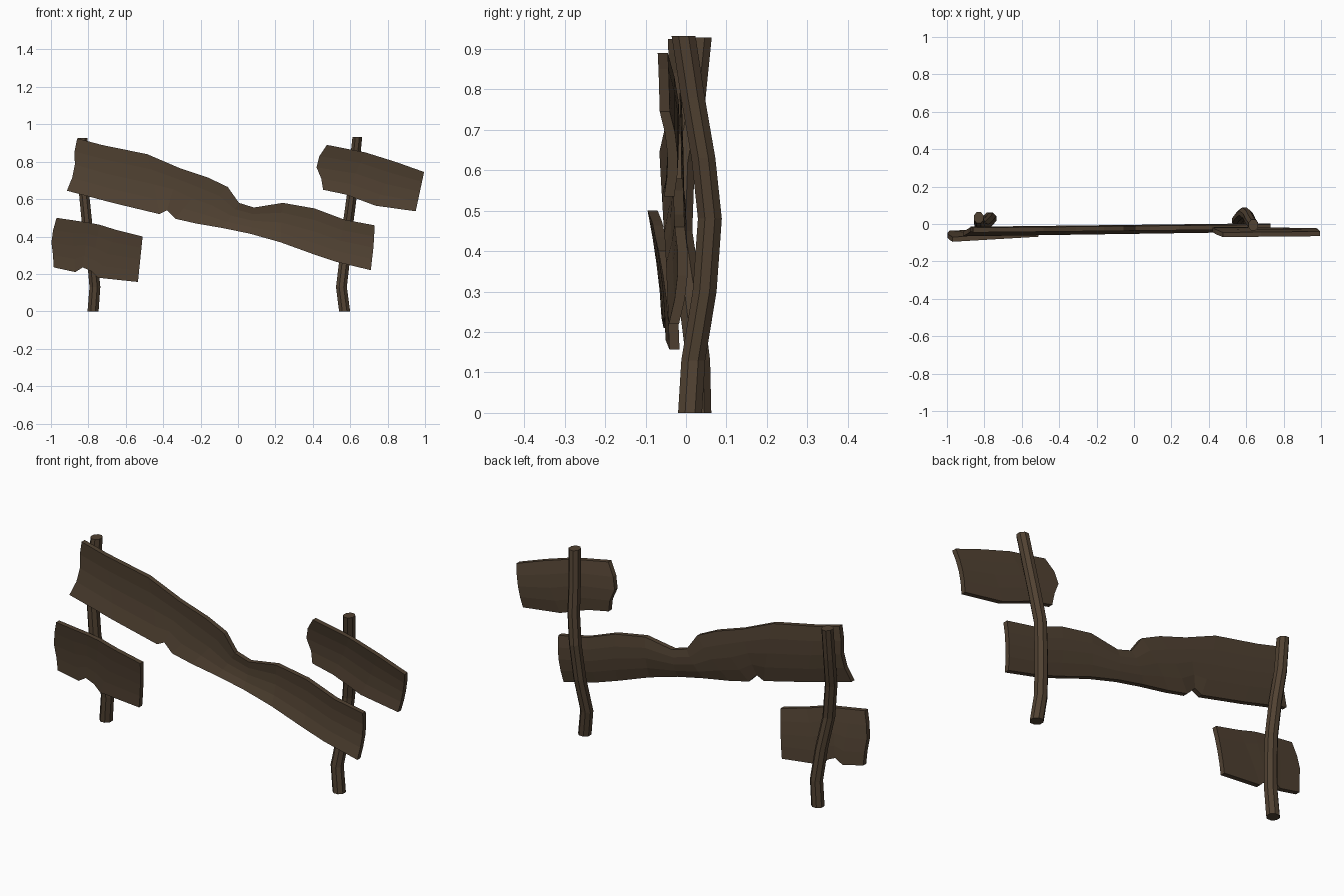
import bpy, bmesh
from math import cos, sin, pi

if "Cube" in bpy.data.objects:
    bpy.data.objects.remove(bpy.data.objects["Cube"])

wood = bpy.data.materials.new("dark_wood")
wood.diffuse_color = (0.082, 0.054, 0.032, 1)
wood.use_nodes = True
wood.node_tree.nodes["Principled BSDF"].inputs["Base Color"].default_value = wood.diffuse_color


def finish(bm, name):
    bmesh.ops.recalc_face_normals(bm, faces=bm.faces)
    me = bpy.data.meshes.new(name)
    bm.to_mesh(me)
    bm.free()
    me.materials.append(wood)
    ob = bpy.data.objects.new(name, me)
    bpy.context.collection.objects.link(ob)


def post(name, path, r=0.032, sides=8):
    """Bent pole: rings of points along (x, y, z) path."""
    bm = bmesh.new()
    rings = []
    for k, (x, y, z) in enumerate(path):
        rr = r * (1 - 0.12 * k / (len(path) - 1))
        rings.append([bm.verts.new((x + rr * cos(2 * pi * (i + .5) / sides),
                                    y + r * sin(2 * pi * (i + .5) / sides), z))
                      for i in range(sides)])
    for a, b in zip(rings, rings[1:]):
        for i in range(sides):
            j = (i + 1) % sides
            bm.faces.new((a[i], a[j], b[j], b[i]))
    bm.faces.new(rings[0])
    bm.faces.new(rings[-1])
    finish(bm, name)


def plank(name, top, bottom, left_y, right_y, cup, left_dx, right_dx, thick=0.025, rows=4):
    """Warped board between a top and a bottom edge (x, z).
    left_y / right_y: front depth at (top, bottom) of each end; cup: mid recess;
    left_dx / right_dx: sideways offset of the end-grain at each row."""
    bm = bmesh.new()
    x0, x1 = top[0][0], top[-1][0]
    n = len(top)
    front, back = [], []
    for c, ((tx, tz), (bx, bz)) in enumerate(zip(top, bottom)):
        fc, bc = [], []
        for r in range(rows + 1):
            s = r / rows
            x, z = tx + (bx - tx) * s, tz + (bz - tz) * s
            if c == 0:
                x += left_dx[r]
            elif c == n - 1:
                x += right_dx[r]
            u = (x - x0) / (x1 - x0)
            y = ((left_y[0] * (1 - u) + right_y[0] * u) * (1 - s)
                 + (left_y[1] * (1 - u) + right_y[1] * u) * s + cup * 4 * s * (1 - s))
            fc.append(bm.verts.new((x, y, z)))
            bc.append(bm.verts.new((x, y + thick, z)))
        front.append(fc)
        back.append(bc)
    for c in range(n - 1):
        for r in range(rows):
            for g in (front, back):
                bm.faces.new((g[c][r], g[c + 1][r], g[c + 1][r + 1], g[c][r + 1]))
        for r in (0, rows):
            bm.faces.new((front[c][r], front[c + 1][r], back[c + 1][r], back[c][r]))
    for c in (0, n - 1):
        for r in range(rows):
            bm.faces.new((front[c][r], front[c][r + 1], back[c][r + 1], back[c][r]))
    finish(bm, name)


# Two crooked posts
post("left_post", [(-.775, .033, 0), (-.765, .03, .13), (-.78, .01, .29), (-.805, -.014, .45),
                   (-.822, -.008, .62), (-.83, .018, .77), (-.83, .034, .928)])
post("right_post", [(.57, .01, 0), (.553, .018, .13), (.573, .046, .30), (.59, .059, .48),
                    (.61, .043, .63), (.622, .017, .78), (.638, -.006, .932)])

# Long sagging rail with a worn waist and a chipped lower edge
plank("long_rail",
      [(-.86, .925), (-.73, .89), (-.485, .84), (-.31, .765), (-.16, .715), (-.055, .665),
       (.005, .58), (.085, .555), (.24, .58), (.41, .55), (.57, .49), (.73, .46)],
      [(-.915, .645), (-.67, .58), (-.42, .52), (-.38, .54), (-.335, .495), (-.225, .47),
       (-.08, .445), (.065, .415), (.225, .37), (.405, .305), (.525, .265), (.71, .22)],
      (-.045, -.065), (-.028, -.042), .014,
      (0, 0, .015, .015, 0), (0, .003, .004, .002, 0))

# Short broken board, lower left
plank("lower_left_board",
      [(-.97, .50), (-.89, .488), (-.80, .475), (-.74, .463), (-.65, .435), (-.51, .40)],
      [(-.985, .235), (-.87, .21), (-.83, .235), (-.785, .215), (-.75, .18), (-.535, .157)],
      (-.095, -.06), (-.068, -.04), .006,
      (0, -.015, -.02, -.008, 0), (0, 0, 0, 0, 0))

# Short broken board, upper right
plank("upper_right_board",
      [(.475, .89), (.68, .85), (.84, .80), (.995, .745)],
      [(.455, .65), (.575, .625), (.735, .565), (.95, .535)],
      (-.07, -.045), (-.065, -.055), .014,
      (0, -.035, -.045, -.015, 0), (0, 0, 0, 0, 0))
